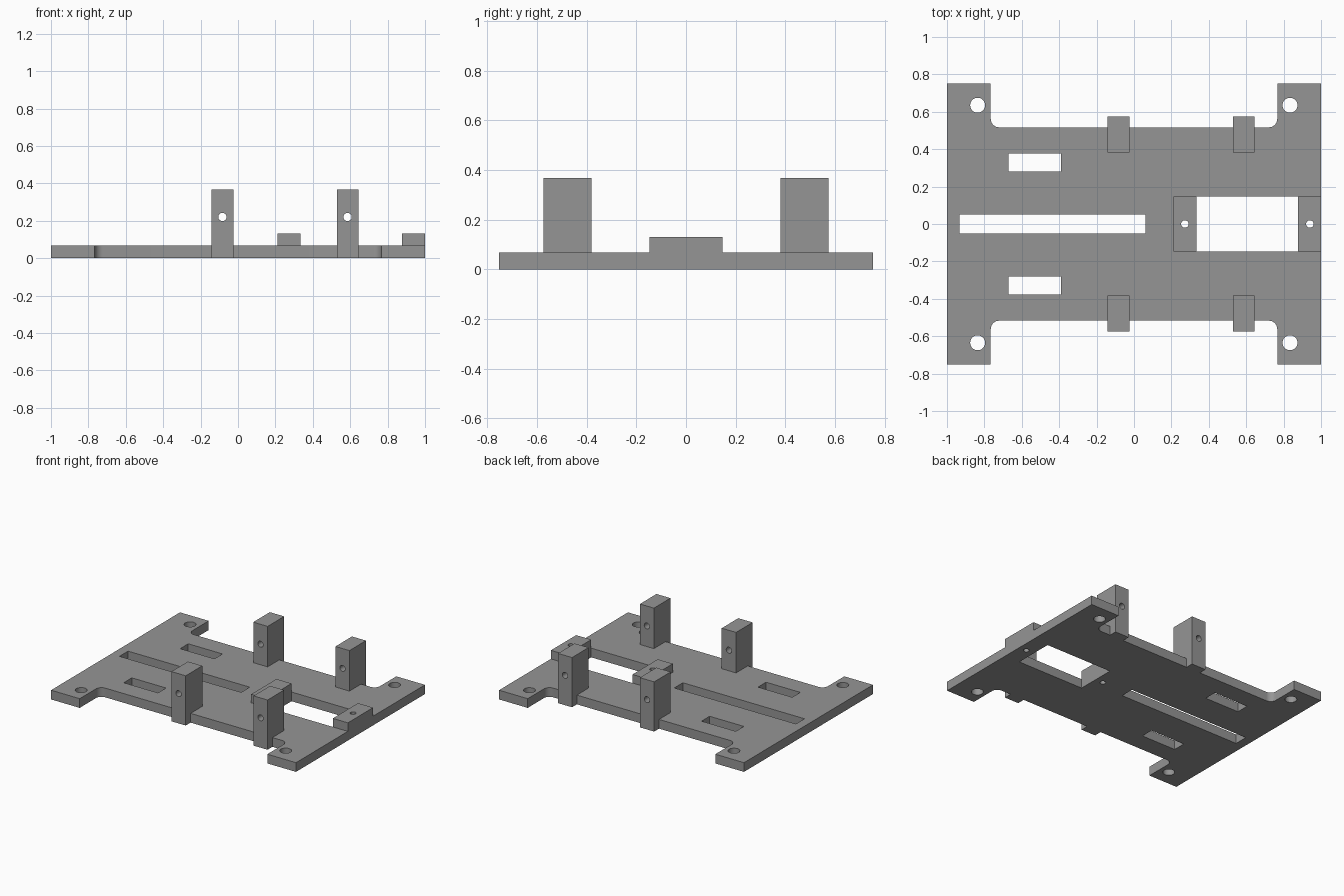
import bpy, bmesh, math
from mathutils import Matrix

if "Cube" in bpy.data.objects:
    bpy.data.objects.remove(bpy.data.objects["Cube"])

grey = bpy.data.materials.new("plain grey")
grey.diffuse_color = (0.30, 0.30, 0.30, 1)
grey.use_nodes = True
grey.node_tree.nodes["Principled BSDF"].inputs["Base Color"].default_value = grey.diffuse_color

PLATE_T, POST_TOP, PAD_TOP = 0.068, 0.367, 0.131


def rect(x0, x1, y0, y1):
    return [(x0, y0), (x1, y0), (x1, y1), (x0, y1)]


def circle(cx, cy, r, n=32):
    return [(cx + r * math.cos(2 * math.pi * i / n),
             cy + r * math.sin(2 * math.pi * i / n)) for i in range(n)]


def slab(name, loops, lo, hi, matrix=Matrix()):
    """Extrude a flat outline (first loop) with holes (other loops) from lo to hi."""
    curve = bpy.data.curves.new(name + "_outline", 'CURVE')
    curve.dimensions, curve.fill_mode = '2D', 'BOTH'
    curve.extrude = (hi - lo) / 2
    for loop in loops:
        sp = curve.splines.new('POLY')
        sp.points.add(len(loop) - 1)
        for p, (a, b) in zip(sp.points, loop):
            p.co = (a, b, 0, 1)
        sp.use_cyclic_u = True
    tmp = bpy.data.objects.new("tmp", curve)
    bpy.context.collection.objects.link(tmp)
    dg = bpy.context.evaluated_depsgraph_get()
    mesh = bpy.data.meshes.new_from_object(tmp.evaluated_get(dg))
    bpy.data.objects.remove(tmp)
    bpy.data.curves.remove(curve)
    # weld the caps to the walls and place the slab
    bm = bmesh.new()
    bm.from_mesh(mesh)
    bmesh.ops.remove_doubles(bm, verts=bm.verts, dist=1e-5)
    bm.transform(matrix @ Matrix.Translation((0, 0, (lo + hi) / 2)))
    bmesh.ops.recalc_face_normals(bm, faces=bm.faces)
    bm.to_mesh(mesh)
    bm.free()
    mesh.name = name
    mesh.materials.clear()
    mesh.materials.append(grey)
    obj = bpy.data.objects.new(name, mesh)
    bpy.context.collection.objects.link(obj)
    return obj


def smooth(obj):
    bpy.ops.object.select_all(action='DESELECT')
    obj.select_set(True)
    bpy.context.view_layer.objects.active = obj
    bpy.ops.object.shade_smooth_by_angle(angle=math.radians(30))


# Base plate: H-shaped outline with filleted inner corners
LEG, EDGE, END, R = 0.766, 0.517, 0.752, 0.045
quarter = [(1, END), (LEG, END)]
for i in range(9):
    a = math.radians(90 * i / 8)
    quarter.append((LEG - R + R * math.cos(a), EDGE + R - R * math.sin(a)))
left = [(-x, y) for x, y in reversed(quarter)]
upper = quarter + left
outline = upper + [(-x, -y) for x, y in upper]

holes = [rect(-0.933, 0.061, -0.05, 0.05),          # long slot
         rect(0.334, 0.877, -0.147, 0.147)]         # large window
for s in (-1, 1):
    y0, y1 = sorted((s * 0.282, s * 0.376))
    holes.append(rect(-0.67, -0.39, y0, y1))        # short slots
    holes += [circle(x, s * 0.635, 0.04) for x in (-0.836, 0.834)]  # corner holes
pad_holes = [(0.272, "inner"), (0.94, "outer")]
holes += [circle(x, 0, 0.02, 24) for x, _ in pad_holes]
smooth(slab("base_plate", [outline] + holes, 0, PLATE_T))

# Raised mounting pads at both ends of the window
for (x, label), (x0, x1) in zip(pad_holes, ((0.211, 0.334), (0.877, 1.0))):
    smooth(slab(label + "_mounting_pad",
                [rect(x0, x1, -0.147, 0.147), circle(x, 0, 0.02, 24)],
                PLATE_T, PAD_TOP))

# Upright posts: hooked profile in the YZ plane, drilled front to back
to_x = Matrix(((0, 0, 1, 0), (1, 0, 0, 0), (0, 1, 0, 0), (0, 0, 0, 1)))
profile = [(0.574, 0), (0.574, POST_TOP), (0.381, POST_TOP),
           (0.381, PLATE_T), (EDGE, PLATE_T), (EDGE, 0)]
to_y = Matrix(((1, 0, 0, 0), (0, 0, 1, 0), (0, 1, 0, 0), (0, 0, 0, 1)))
for x0, x1, col in ((-0.142, -0.025, "left"), (0.529, 0.643, "right")):
    drill = slab("drill", [circle((x0 + x1) / 2, 0.22, 0.022, 24)], -0.8, 0.8, to_y)
    for s, row in ((-1, "front"), (1, "back")):
        post = slab(f"{row}_{col}_post", [[(s * y, z) for y, z in profile]], x0, x1, to_x)
        cut = post.modifiers.new("hole", 'BOOLEAN')
        cut.operation, cut.object, cut.solver = 'DIFFERENCE', drill, 'EXACT'
        dg = bpy.context.evaluated_depsgraph_get()
        drilled = bpy.data.meshes.new_from_object(post.evaluated_get(dg))
        post.modifiers.clear()
        post.data = drilled
        smooth(post)
    bpy.data.objects.remove(drill)
